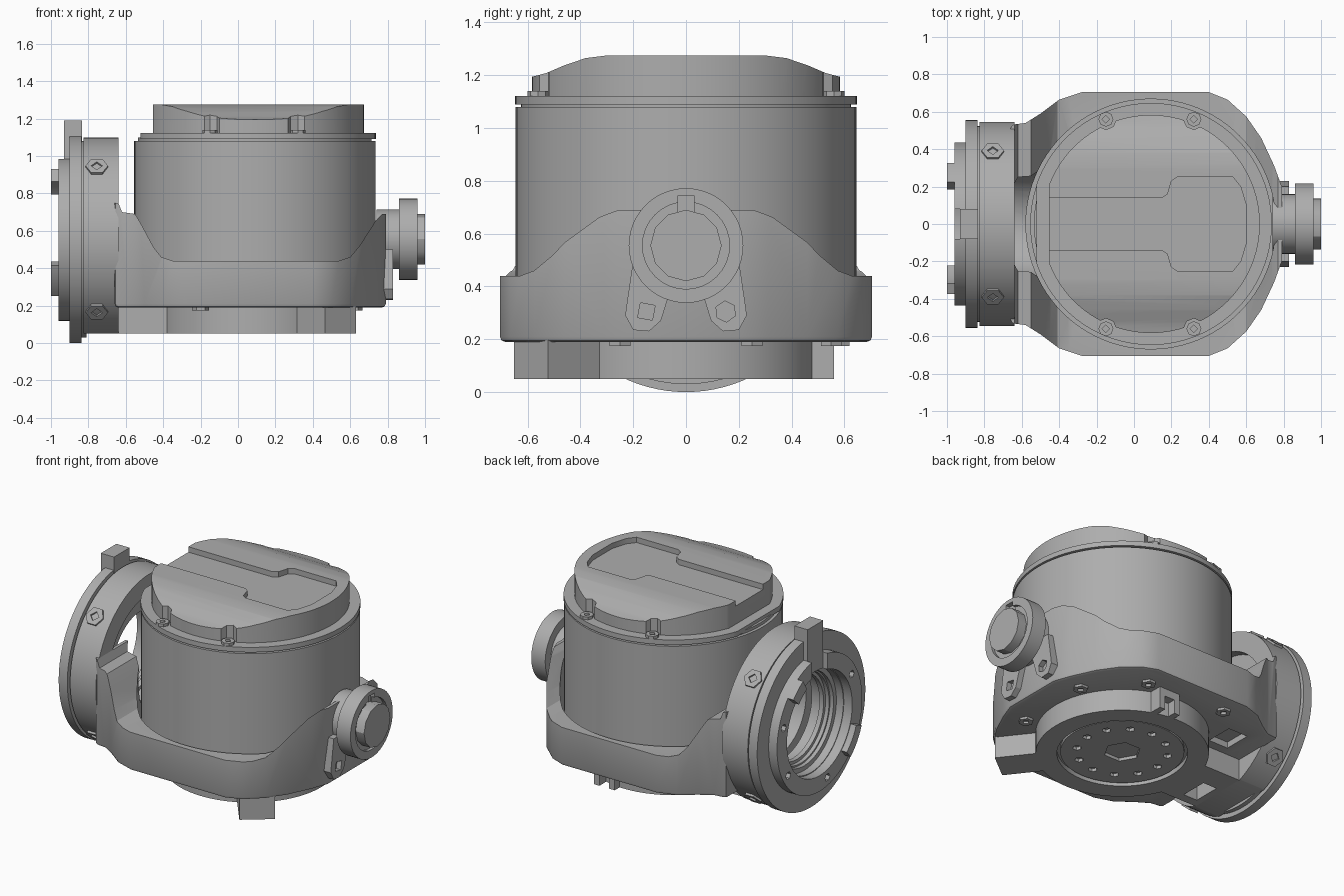
import bpy, bmesh, math
from mathutils import Vector

cube = bpy.data.objects.get("Cube")
if cube:
    bpy.data.objects.remove(cube, do_unlink=True)

grey = bpy.data.materials.new("cast_grey")
grey.use_nodes = True
tone = (0.42, 0.42, 0.42, 1)
grey.diffuse_color = tone
grey.node_tree.nodes["Principled BSDF"].inputs["Base Color"].default_value = tone

CX = 0.09      # barrel axis in x
CZ = 0.555     # pivot axis in z


def place(axis, u, v, w):
    return {"x": (w, u, v), "y": (u, w, v), "z": (u, v, w)}[axis]


def prism(name, axis, pts, a, b):
    """Outline in the plane across the axis, extruded from a to b."""
    bm = bmesh.new()
    face = bm.faces.new([bm.verts.new(place(axis, u, v, a)) for u, v in pts])
    new = bmesh.ops.extrude_face_region(bm, geom=[face])["geom"]
    move = Vector(place(axis, 0, 0, b - a))
    bmesh.ops.translate(bm, vec=move, verts=[g for g in new if isinstance(g, bmesh.types.BMVert)])
    bmesh.ops.recalc_face_normals(bm, faces=bm.faces)
    mesh = bpy.data.meshes.new(name)
    bm.to_mesh(mesh)
    bm.free()
    mesh.materials.append(grey)
    ob = bpy.data.objects.new(name, mesh)
    bpy.context.collection.objects.link(ob)
    return ob


def disc(name, axis, u, v, r, a, b, n=64, turn=0.0):
    ring = [turn + math.tau * i / n for i in range(n)]
    return prism(name, axis, [(u + r * math.cos(t), v + r * math.sin(t)) for t in ring], a, b)


def box(name, x0, x1, y0, y1, z0, z1):
    return prism(name, "z", [(x0, y0), (x1, y0), (x1, y1), (x0, y1)], z0, z1)


def mirrored(half, flip_u):
    """Close a half outline by reflecting it in u or in v."""
    return half + [((-u, v) if flip_u else (u, -v)) for u, v in reversed(half)]


def combine(ob, operation, *others):
    for other in others:
        mod = ob.modifiers.new("combine", "BOOLEAN")
        mod.operation, mod.object, mod.solver = operation, other, "EXACT"
    bpy.context.view_layer.update()
    graph = bpy.context.evaluated_depsgraph_get()
    mesh = bpy.data.meshes.new_from_object(ob.evaluated_get(graph))
    ob.modifiers.clear()
    ob.data = mesh
    for other in others:
        bpy.data.objects.remove(other, do_unlink=True)


def cut(ob, *others):
    combine(ob, "DIFFERENCE", *others)


# Barrel and its top flange, which is trimmed flat beside the pivot ring
disc("barrel", "z", CX, 0, 0.645, 0.24, 1.08, 96)
disc("flange_groove", "z", CX, 0, 0.625, 1.07, 1.1, 96)
flange = disc("barrel_flange", "z", CX, 0, 0.647, 1.09, 1.122, 96)
cut(flange, box("trim", -0.8, -0.52, -1, 1, 1, 1.3))

# Crowned cap with a keyhole-shaped recess and screw notches
cap = disc("cap", "z", CX, 0, 0.583, 1.11, 1.275, 96)
crown = mirrored([(0.6, 1.1), (0.6, 1.19), (0.53, 1.208), (0.46, 1.238), (0.38, 1.265), (0.3, 1.275),
                  (0.2, 1.276)], True)
combine(cap, "INTERSECT", prism("crown", "x", crown, -0.455, 0.8))
recess = mirrored([(-0.6, -0.14), (0.15, -0.14), (0.18, -0.16), (0.2, -0.23), (0.23, -0.25),
                   (0.53, -0.25), (0.57, -0.2), (0.6, -0.1)], False)
spots = [(x, s * 0.56) for x in (-0.15, 0.32) for s in (-1, 1)]
cut(cap, prism("recess", "z", recess, 1.24, 1.4),
    *[disc("notch", "z", x, y, 0.055, 1.0, 1.4, 8) for x, y in spots])
for x, y in spots:
    screw = disc("cap_screw", "z", x, y, 0.04, 1.11, 1.14, 8)
    cut(screw, disc("socket", "z", x, y, 0.02, 1.125, 1.2, 4))

# Cradle: plan outline trimmed to a swept side profile, hollowed for the barrel
plan = mirrored([(-0.66, 0.53), (-0.58, 0.54), (-0.5, 0.59), (-0.4, 0.665), (-0.28, 0.705), (0.4, 0.705),
                 (0.5, 0.665), (0.6, 0.575), (0.68, 0.46), (0.75, 0.31), (0.79, 0.2)], False)
cradle = prism("cradle", "z", plan, 0.19, 0.9)
bevel = cradle.modifiers.new("bevel", "BEVEL")
bevel.width, bevel.segments = 0.02, 2
side = [(-0.9, 0.1), (-0.9, 0.75), (-0.64, 0.75), (-0.62, 0.7), (-0.55, 0.69), (-0.52, 0.64), (-0.45, 0.51),
        (-0.41, 0.46), (-0.35, 0.44), (0.54, 0.44), (0.6, 0.46), (0.65, 0.52), (0.74, 0.66), (0.77, 0.69),
        (0.9, 0.69), (0.9, 0.1)]
combine(cradle, "INTERSECT", prism("side", "y", side, -1, 1))
cut(cradle, disc("hollow", "z", CX, 0, 0.668, 0.25, 1.2, 96),
    disc("pivot_hole", "x", 0, CZ, 0.29, -0.8, -0.5, 48),
    *[box("slot", -0.5, -0.36, s * 0.35 - 0.09, s * 0.35 + 0.09, 0.1, 0.23) for s in (-1, 1)])

# Pivot housing on the -x side, flat underneath and dished toward the barrel
housing = disc("pivot_housing", "x", 0, CZ, 0.545, -0.825, -0.64, 96)
cut(housing, box("flat", -1, -0.5, -1, 1, -0.2, 0.05),
    disc("bore", "x", 0, CZ, 0.29, -1, -0.5, 48),
    disc("dish", "x", 0, CZ, 0.42, -0.7, -0.6, 64))
neck = box("lower_neck", -0.66, -0.38, -0.2, 0.2, 0.05, 0.2)
cut(neck, box("pocket", -0.6, -0.5, -0.14, 0.04, 0, 0.16))
for s in (-1, 1):
    for t in (-1, 1):
        y, z = s * 0.386, CZ + t * 0.386
        pad = disc("housing_screw", "z", 0, 0, 0.06, -0.06, 0.01, 6)
        cut(pad, disc("socket", "z", 0, 0, 0.03, -0.02, 0.1, 4))
        pad.location = (-0.755, y, z)
        pad.rotation_euler = Vector((0, s, t)).to_track_quat("Z", "Y").to_euler()

# Groove, outer flange, raised ring and inner lip of the pivot
tubes = [("pivot_groove", 0.525, 0.3, -0.85, -0.81), ("pivot_flange", 0.555, 0.33, -0.9, -0.838),
         ("pivot_ring", 0.437, 0.335, -0.96, -0.89), ("inner_lip", 0.34, 0.27, -0.8, -0.77)]
for name, outer, inner, a, b in tubes:
    tube = disc(name, "x", 0, CZ, outer, a, b, 96)
    cutters = [disc("bore", "x", 0, CZ, inner, -1.1, -0.5, 48)]
    if name == "pivot_ring":
        cutters.append(box("gap", -1.1, -0.93, -0.08, 0.08, 0.8, 1.1))
        for t in (0.3, 2.6, 4.5, 5.7):
            cutters.append(disc("bolt_hole", "x", 0.385 * math.cos(t), CZ + 0.385 * math.sin(t),
                                0.025, -1.1, -0.92, 6))
    cut(tube, *cutters)
box("index_tab", -0.93, -0.835, -0.08, 0.08, 0.97, 1.19)


def arc_pad(name, mid, spread, r0, r1):
    ts = [mid + spread * (i / 6 - 0.5) for i in range(7)]
    pts = [(r1 * math.cos(t), CZ + r1 * math.sin(t)) for t in ts]
    pts += [(r0 * math.cos(t), CZ + r0 * math.sin(t)) for t in reversed(ts)]
    prism(name, "x", pts, -1.0, -0.95)


arc_pad("upper_ring_pad", 0.88, 0.3, 0.36, 0.437)
arc_pad("lower_ring_pad", 3.75, 0.5, 0.34, 0.4)

# Knob on the +x side
disc("knob_neck", "x", 0, CZ, 0.16, 0.74, 0.87, 32)
knob = disc("knob", "x", 0, CZ, 0.217, 0.86, 0.96, 48)
cut(knob, disc("knob_recess", "x", 0, CZ, 0.165, 0.94, 1.1, 32),
    box("knob_gap", 0.93, 1.1, -0.03, 0.03, CZ + 0.1, CZ + 0.19))
disc("knob_button", "x", 0, CZ, 0.135, 0.92, 1.0, 12)

# Splayed lugs below the knob
for s in (-1, 1):
    lug_plan = [(0.02, 0.5), (0.2, 0.5), (0.225, 0.33), (0.23, 0.29), (0.2, 0.235), (0.14, 0.23),
                (0.095, 0.27), (0.07, 0.35)]
    lug = prism("knob_lug", "x", [(s * u, v) for u, v in lug_plan], 0.75, 0.828)
    cut(lug, disc("lug_hole", "x", s * 0.15, 0.305, 0.04, 0.795, 0.9, 6 if s > 0 else 4, 0.6))

# Output hub underneath with a ring of bolt holes
hub = disc("output_hub", "z", CX, 0, 0.51, 0.05, 0.2, 72)
cut(hub, disc("hub_recess", "z", CX, 0, 0.385, -0.1, 0.08, 64))
face = disc("output_face", "z", CX, 0, 0.365, 0.06, 0.15, 64)
holes = [disc("centre_hole", "z", CX, 0, 0.11, -0.1, 0.12, 6)]
for i in range(12):
    t = math.tau * i / 12
    holes.append(disc("bolt_hole", "z", CX + 0.27 * math.cos(t), 0.27 * math.sin(t), 0.027, -0.1, 0.1, 6))
cut(face, *holes)
foot = box("front_foot", 0.45, 0.745, -0.105, 0.105, 0.05, 0.21)
foot.location.x = CX
foot.rotation_euler.z = math.radians(-52)
clip = box("hub_clip", 0.12, 0.27, 0.43, 0.56, 0.05, 0.2)
cut(clip, box("clip_gap", 0.16, 0.23, 0.48, 0.7, 0, 0.14))

# Screws on the underside of the cradle
for x, y in [(-0.2, 0.58), (0.35, 0.55), (0.62, 0.25), (0.62, -0.25), (-0.2, -0.58)]:
    screw = disc("underside_screw", "z", x, y, 0.045, 0.175, 0.2, 6)
    cut(screw, disc("socket", "z", x, y, 0.022, 0.1, 0.19, 4))

# Smooth the round surfaces and keep hard edges
bpy.ops.object.select_all(action="DESELECT")
for ob in bpy.context.scene.objects:
    if ob.type == "MESH" and grey.name in ob.data.materials:
        ob.select_set(True)
        bpy.context.view_layer.objects.active = ob
bpy.ops.object.shade_smooth_by_angle(angle=math.radians(30))
